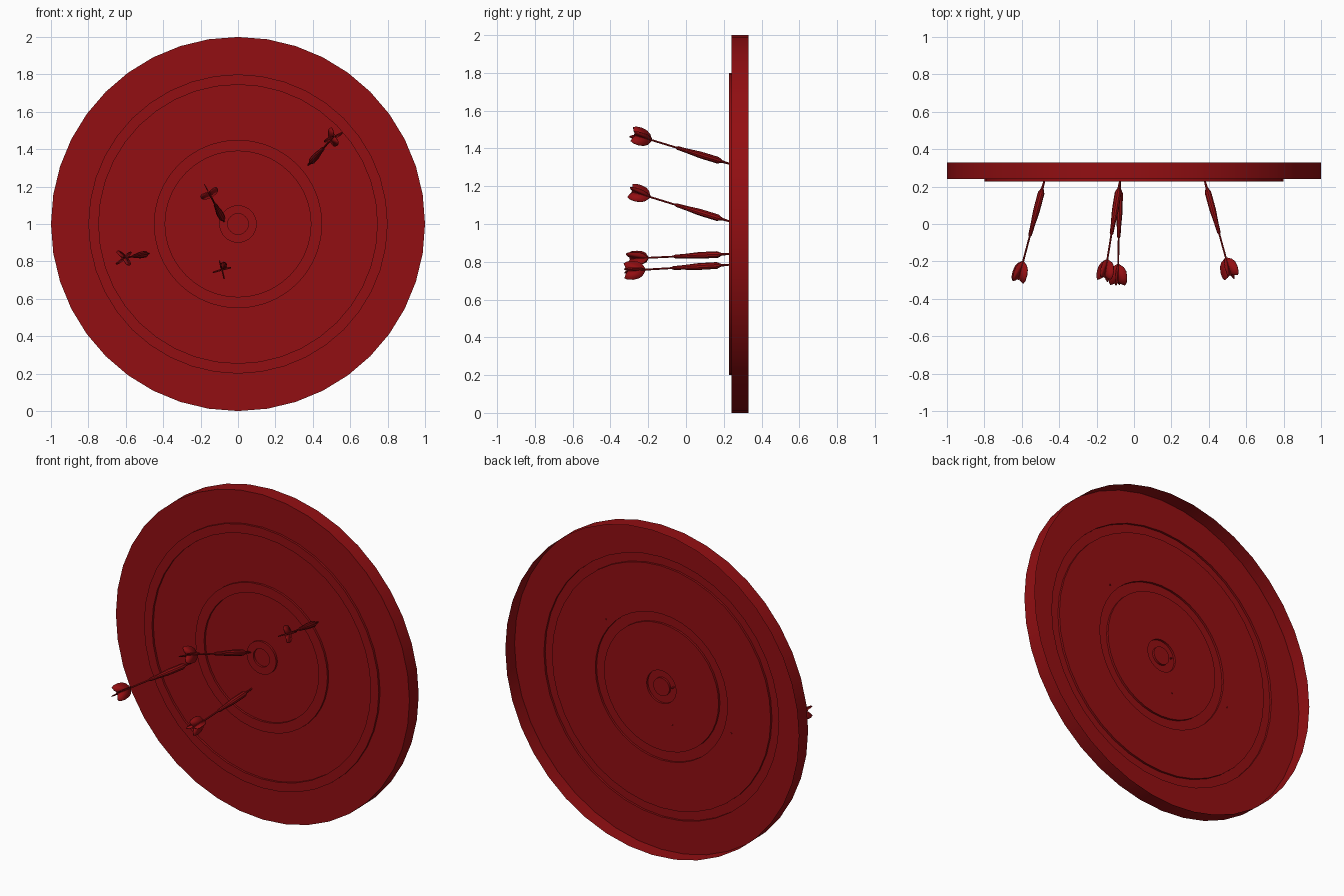
import bpy, bmesh, math
from mathutils import Matrix, Vector

cube = bpy.data.objects.get("Cube")
if cube:
    bpy.data.objects.remove(cube, do_unlink=True)

red = bpy.data.materials.new("deep_red")
colour = (0.29, 0.0045, 0.006, 1)
red.diffuse_color = colour
red.use_nodes = True
red.node_tree.nodes["Principled BSDF"].inputs["Base Color"].default_value = colour


def finish(name, bm, matrix):
    bm.transform(matrix)
    mesh = bpy.data.meshes.new(name)
    bm.to_mesh(mesh)
    bm.free()
    mesh.materials.append(red)
    obj = bpy.data.objects.new(name, mesh)
    bpy.context.collection.objects.link(obj)
    bpy.ops.object.select_all(action="DESELECT")
    obj.select_set(True)
    bpy.context.view_layer.objects.active = obj
    bpy.ops.object.shade_smooth_by_angle(angle=math.radians(30))
    return obj


def lathe(name, profile, sides, matrix):
    """Turn a (radius, height) profile around local z."""
    bm = bmesh.new()
    rings = []
    for radius, height in profile:
        if radius == 0:
            rings.append([bm.verts.new((0, 0, height))] * sides)
        else:
            rings.append([bm.verts.new((radius * math.cos(math.tau * k / sides),
                                        radius * math.sin(math.tau * k / sides), height))
                          for k in range(sides)])
    for inner, outer in zip(rings, rings[1:]):
        for k in range(sides):
            n = (k + 1) % sides
            loop = [inner[k], outer[k], outer[n], inner[n]]
            bm.faces.new(list(dict.fromkeys(loop)))
    return finish(name, bm, matrix)


# Board: open-backed shell with three raised rings on its face
face, raised, back = -0.24, -0.227, -0.33
board_profile = [(0, face)]
for inner, outer in ((0.055, 0.1), (0.39, 0.45), (0.745, 0.8)):
    board_profile += [(inner, face), (inner, raised), (outer, raised), (outer, face)]
board_profile += [(1, face), (1, back)]
lathe("board", board_profile, 40,
      Matrix.Translation((0, 0, 1)) @ Matrix.Rotation(math.pi / 2, 4, "X"))

# Dart outlines, measured from the needle point along the dart
body_profile = [(0, 0.56), (0.005, 0.56), (0.005, 0.32), (0.01, 0.31), (0.012, 0.26),
                (0.018, 0.18), (0.018, 0.08), (0.007, 0.055), (0.004, 0), (0, -0.003)]
fin_outline = [(0, 0.455), (0.008, 0.46), (0.032, 0.475), (0.045, 0.495), (0.051, 0.525),
               (0.049, 0.555), (0.04, 0.572), (0.02, 0.565), (0, 0.55)]


def dart(name, tip, tail, roll):
    tip, tail = Vector(tip), Vector(tail)
    matrix = (Matrix.Translation(tip) @ (tail - tip).to_track_quat("Z", "Y").to_matrix().to_4x4()
              @ Matrix.Rotation(math.radians(roll), 4, "Z"))
    lathe(name + "_body", body_profile, 10, matrix)
    # Four crossed fins
    bm = bmesh.new()
    for k in range(4):
        a = k * math.pi / 2
        bm.faces.new([bm.verts.new((r * math.cos(a), r * math.sin(a), h)) for r, h in fin_outline])
    fins = finish(name + "_fins", bm, matrix)
    thick = fins.modifiers.new("thickness", "SOLIDIFY")
    thick.thickness = 0.005
    thick.offset = 0


dart("upper_left_dart", (0.375, 0.243, 1.315), (0.51, -0.25, 1.465), 20)
dart("centre_dart", (-0.073, 0.243, 1.01), (-0.153, -0.255, 1.163), 30)
dart("right_dart", (-0.476, 0.243, 0.842), (-0.61, -0.265, 0.818), 40)
dart("lower_dart", (-0.075, 0.243, 0.785), (-0.086, -0.275, 0.755), 15)
